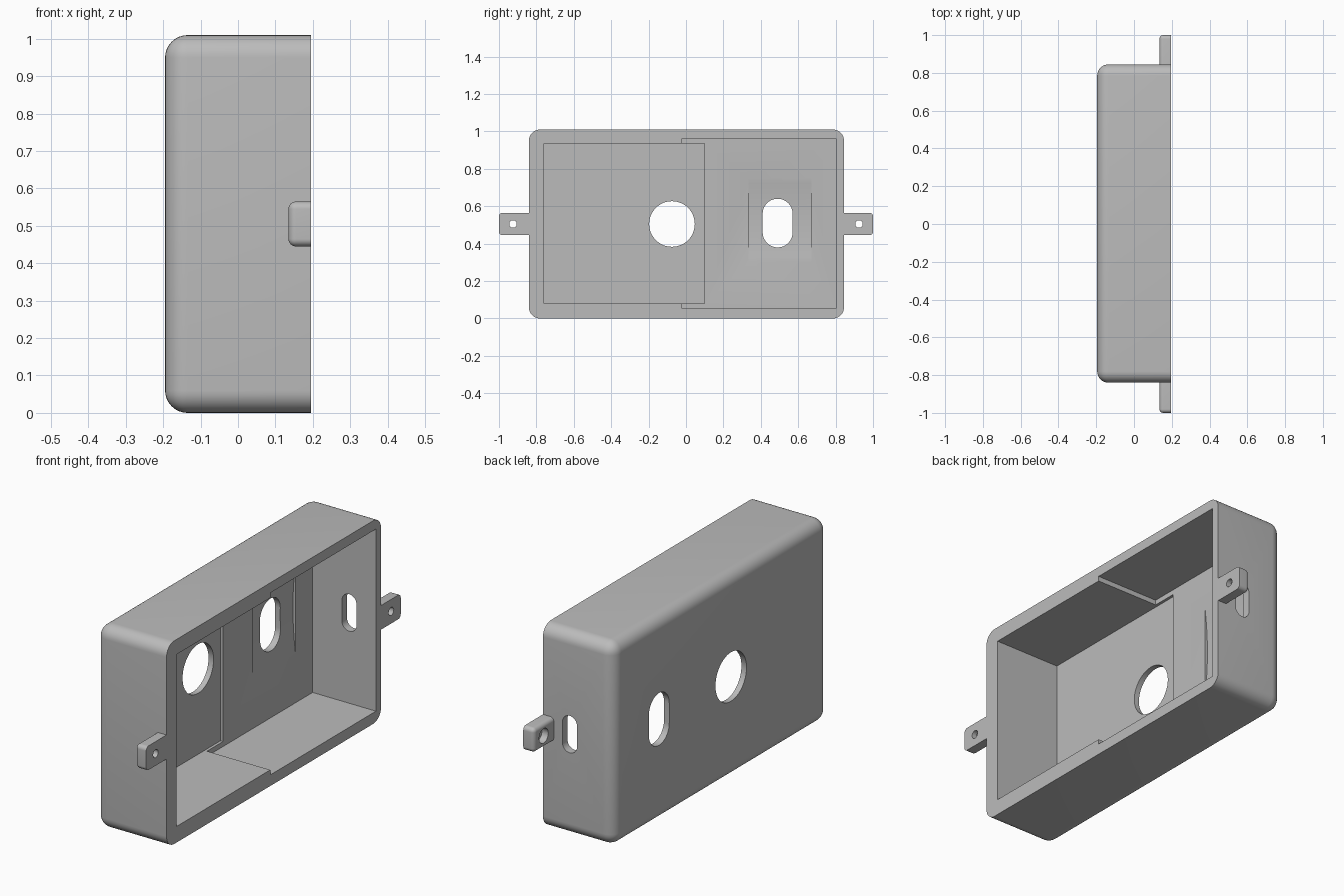
import bpy, bmesh, math
from mathutils import Vector

if "Cube" in bpy.data.objects:
    bpy.data.objects.remove(bpy.data.objects["Cube"])

grey = bpy.data.materials.new("Plain grey")
grey.use_nodes = True
grey.diffuse_color = (0.5, 0.5, 0.5, 1)
grey.node_tree.nodes["Principled BSDF"].inputs["Base Color"].default_value = (0.5, 0.5, 0.5, 1)


def finish(name, bm):
    bmesh.ops.recalc_face_normals(bm, faces=bm.faces)
    mesh = bpy.data.meshes.new(name)
    bm.to_mesh(mesh)
    bm.free()
    mesh.materials.append(grey)
    obj = bpy.data.objects.new(name, mesh)
    bpy.context.collection.objects.link(obj)
    return obj


def box(name, lo, hi, radius=0, sharp=None):
    """Box between two corners; edges for which sharp(a, b) is true stay square."""
    bm = bmesh.new()
    bmesh.ops.create_cube(bm, size=1)
    lo, hi = Vector(lo), Vector(hi)
    for v in bm.verts:
        v.co = Vector([(lo[i] + hi[i]) / 2 + v.co[i] * (hi[i] - lo[i]) for i in range(3)])
    if radius:
        edges = [e for e in bm.edges if not sharp(e.verts[0].co, e.verts[1].co)]
        bmesh.ops.bevel(bm, geom=edges, offset=radius, segments=8, profile=0.5, affect='EDGES')
    return finish(name, bm)


def prism(name, points, vector):
    """Extrude a closed 3D outline along a vector."""
    bm = bmesh.new()
    face = bm.faces.new([bm.verts.new(p) for p in points])
    out = bmesh.ops.extrude_face_region(bm, geom=[face])
    moved = [g for g in out["geom"] if isinstance(g, bmesh.types.BMVert)]
    bmesh.ops.translate(bm, verts=moved, vec=vector)
    return finish(name, bm)


def slot(half_width, half_height, steps=24):
    """Upright rounded slot outline; a circle when both halves match."""
    pts = []
    for side in (1, -1):
        for i in range(steps + 1):
            a = math.pi * i / steps
            straight = half_height - half_width
            if straight == 0 and i == steps:
                continue
            pts.append((side * half_width * math.cos(a),
                        side * (straight + half_width * math.sin(a))))
    return pts


def hole_x(y, z, w, h, x0, x1):
    return prism("hole_cutter", [(x0, y + u, z + v) for u, v in slot(w, h)], (x1 - x0, 0, 0))


def cut(obj, cutters):
    bpy.context.view_layer.objects.active = obj
    for c in cutters:
        mod = obj.modifiers.new("cut", 'BOOLEAN')
        mod.operation = 'DIFFERENCE'
        mod.solver = 'EXACT'
        mod.object = c
        bpy.ops.object.modifier_apply(modifier=mod.name)
        bpy.data.objects.remove(c)
    bpy.ops.object.select_all(action='DESELECT')
    obj.select_set(True)
    bpy.ops.object.shade_smooth_by_angle(angle=math.radians(30))


BACK, OPEN = -0.195, 0.195
MID = 0.505
FLOOR = -0.153

# Shell, rounded everywhere except around the open side
shell = box("enclosure_shell", (BACK, -0.84, 0), (OPEN, 0.845, 1.01), 0.06,
            lambda a, b: a.x > 0 and b.x > 0)

# Shallow curved relief in the floor around the slot
half, sag = 0.225, 0.014
relief_pts = [(FLOOR - sag * (1 - t * t), 0.335, 0.525 + half * t)
              for t in [i / 8 - 1 for i in range(17)]]
relief_pts += [(0, 0.335, 0.525 + half), (0, 0.335, 0.525 - half)]

cut(shell, [
    box("deep_cavity", (-0.167, -0.76, 0.08), (0.3, 0.10, 0.935)),
    box("wide_cavity", (FLOOR, -0.025, 0.055), (0.3, 0.805, 0.96)),
    prism("relief", relief_pts, (0, 0.335, 0)),
    hole_x(-0.075, MID, 0.122, 0.122, -0.3, 0),
    hole_x(0.49, 0.51, 0.08, 0.13, -0.3, 0),
    prism("end_slot", [(0.048 + u, 0.7, MID + v) for u, v in slot(0.04, 0.092)], (0, 0.3, 0)),
])

# Mounting tabs at both ends, with stepped screw holes
for name, s in (("front_tab", -1), ("rear_tab", 1)):
    root, tip = s * 0.825, s * 1.0
    tab = box(name, (0.135, min(root, tip), 0.445), (OPEN, max(root, tip), 0.565), 0.02,
              lambda a, b: (a.x > 0.19 and b.x > 0.19) or (abs(a.y) < 0.9 and abs(b.y) < 0.9))
    cut(tab, [hole_x(s * 0.925, MID, 0.02, 0.02, 0.1, 0.3),
              hole_x(s * 0.925, MID, 0.036, 0.036, 0.1, 0.17)])
